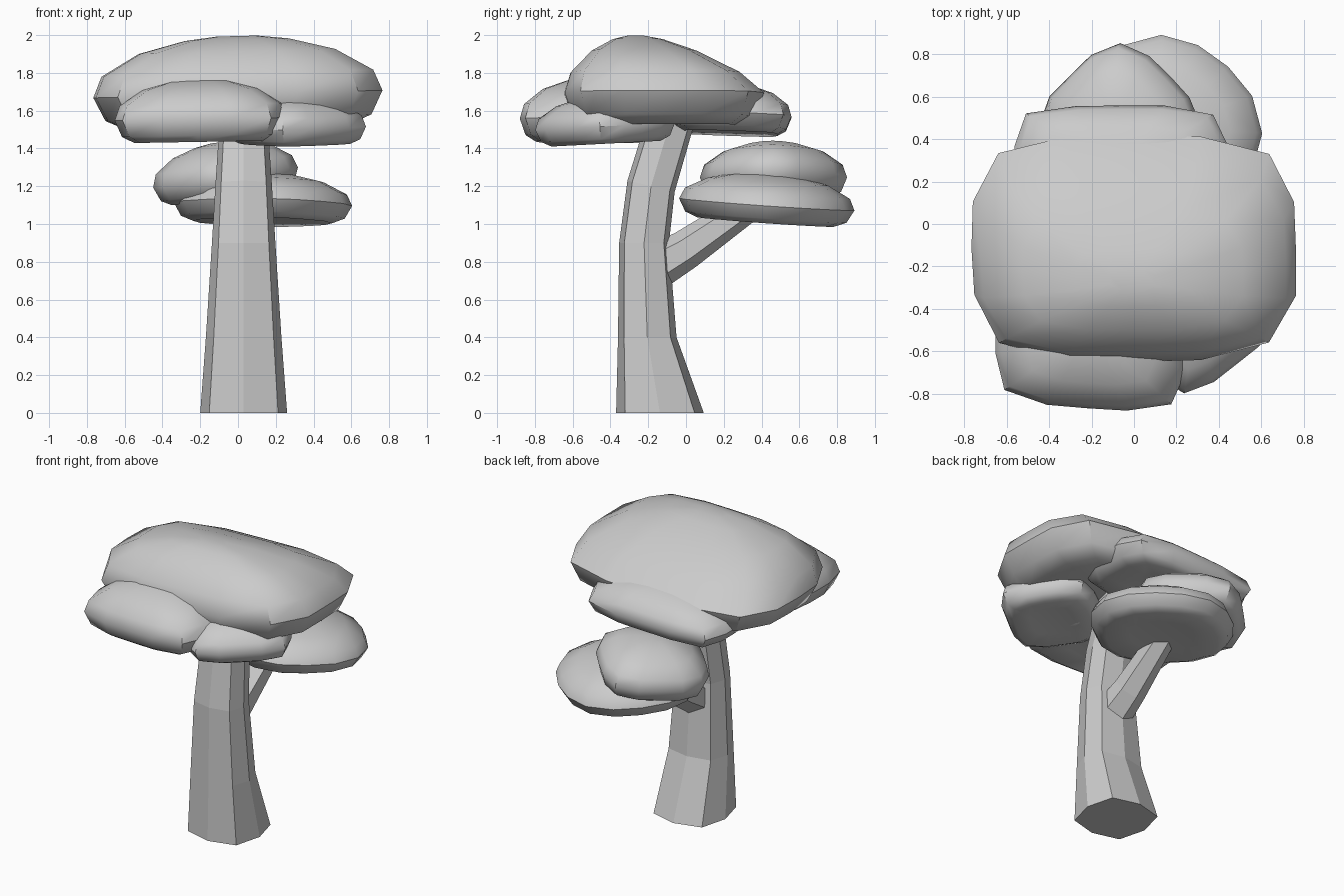
import bpy, bmesh, random
from math import radians, cos, sin, tau
from mathutils import Vector, Matrix, Euler

if "Cube" in bpy.data.objects:
    bpy.data.objects.remove(bpy.data.objects["Cube"])

random.seed(4)


def loft(name, rings):
    """Skin a stack of equal-length rings and cap both ends."""
    bm = bmesh.new()
    loops = [[bm.verts.new(p) for p in ring] for ring in rings]
    n = len(loops[0])
    for a, b in zip(loops, loops[1:]):
        for i in range(n):
            j = (i + 1) % n
            bm.faces.new((a[i], a[j], b[j], b[i]))
    bm.faces.new(loops[0][::-1])
    bm.faces.new(loops[-1])
    bmesh.ops.recalc_face_normals(bm, faces=bm.faces)
    mesh = bpy.data.meshes.new(name)
    bm.to_mesh(mesh)
    bm.free()
    obj = bpy.data.objects.new(name, mesh)
    bpy.context.collection.objects.link(obj)
    return obj


def squircle(angle, power):
    c, s = cos(angle), sin(angle)
    r = (abs(c) ** power + abs(s) ** power) ** (-1 / power)
    return r * c, r * s


# (outline scale, height fraction) from flat underside to crown
DOME = [(0.45, 0.06), (0.78, 0.0), (0.92, 0.10), (1.0, 0.36),
        (0.94, 0.59), (0.68, 0.83), (0.36, 0.96), (0.14, 1.0)]


def foliage(name, lo, hi, tilt=(0, 0, 0), power=3.2, peak=(0, 0), pinch=0.0,
            sides=16, wobble=0.015):
    """Cushion of leaves: lo/hi are corners before tilting, peak shifts the
    crown and pinch narrows it in depth."""
    lo, hi = Vector(lo), Vector(hi)
    mid, half = (lo + hi) / 2, (hi - lo) / 2
    flip = Euler((radians(tilt[0]), radians(tilt[1]), 0)).to_matrix()
    spin = Matrix.Rotation(radians(tilt[2]), 3, 'Z')
    lumps = [1 + random.uniform(-wobble, wobble) for _ in range(sides)]
    rings = []
    for scale, h in DOME:
        ring = []
        lean = max(0, h - 0.4) / 0.6
        for i in range(sides):
            x, y = squircle(tau * i / sides, power)
            p = spin @ Vector((x * scale * half.x * lumps[i],
                               y * scale * half.y * lumps[i] * (1 - pinch * lean),
                               (2 * h - 1) * half.z))
            p += Vector((peak[0] * lean, peak[1] * lean, 0))
            ring.append(mid + flip @ p)
        rings.append(ring)
    return loft(name, rings)


# Trunk: eight-sided, flared at the foot and bending back at the top
trunk = [(0.00, -0.138, 0.23, 0.232, 0), (0.40, -0.205, 0.20, 0.155, 0),
         (0.90, -0.222, 0.168, 0.132, 0), (1.20, -0.185, 0.15, 0.125, -0.03),
         (1.65, -0.05, 0.12, 0.12, -0.03)]
rings = []
for z, cy, rx, ry, slope in trunk:
    ring = []
    for i in range(8):
        k = 1.12 if i % 2 else 1.0
        x, y = k * cos(tau * i / 8), k * sin(tau * i / 8)
        ring.append(Vector((0.03 + rx * x, cy + ry * y, z + slope * y)))
    rings.append(ring)
loft("trunk", rings)

# Branch reaching back to the lower foliage
path = [((0.03, -0.20, 0.75), 0.125), ((0.03, 0.0, 0.865), 0.105), ((0.04, 0.40, 1.14), 0.075)]
rings = []
for i, (c, r) in enumerate(path):
    d = Vector(path[min(i + 1, 2)][0]) - Vector(path[max(i - 1, 0)][0])
    q = d.to_track_quat('Z', 'X')
    rings.append([Vector(c) + q @ Vector((r * cos(tau * k / 6), r * sin(tau * k / 6), 0))
                  for k in range(6)])
loft("branch", rings)

# Upper canopy
foliage("crown_foliage", (-0.765, -0.65, 1.515), (0.765, 0.42, 1.995),
        tilt=(0, -1.5, 0), power=3.8, peak=(0, -0.15), pinch=0.32, wobble=0.008)
foliage("front_foliage", (-0.65, -0.87, 1.435), (0.27, -0.13, 1.77),
        tilt=(0, -1, -5), power=4.5)
foliage("front_right_foliage", (-0.03, -0.73, 1.425), (0.63, -0.13, 1.68),
        tilt=(3, 0, 38), power=4)
foliage("back_foliage", (-0.57, -0.08, 1.48), (0.44, 0.56, 1.74),
        tilt=(-2, -2, 0), power=5)

# Lower rear canopy
foliage("lower_rear_foliage", (-0.31, -0.01, 1.01), (0.57, 0.87, 1.27),
        tilt=(-4, 1, 45), power=2.5)
foliage("upper_rear_foliage", (-0.41, 0.12, 1.14), (0.27, 0.80, 1.435),
        tilt=(0, -8, 45), power=3.2)

# Smooth shading with crisp facets kept
bpy.ops.object.select_all(action='DESELECT')
for obj in bpy.context.scene.objects:
    obj.select_set(True)
    bpy.context.view_layer.objects.active = obj
bpy.ops.object.shade_smooth_by_angle(angle=radians(42))
for name in ("trunk", "branch"):
    for poly in bpy.data.objects[name].data.polygons:
        poly.use_smooth = False
